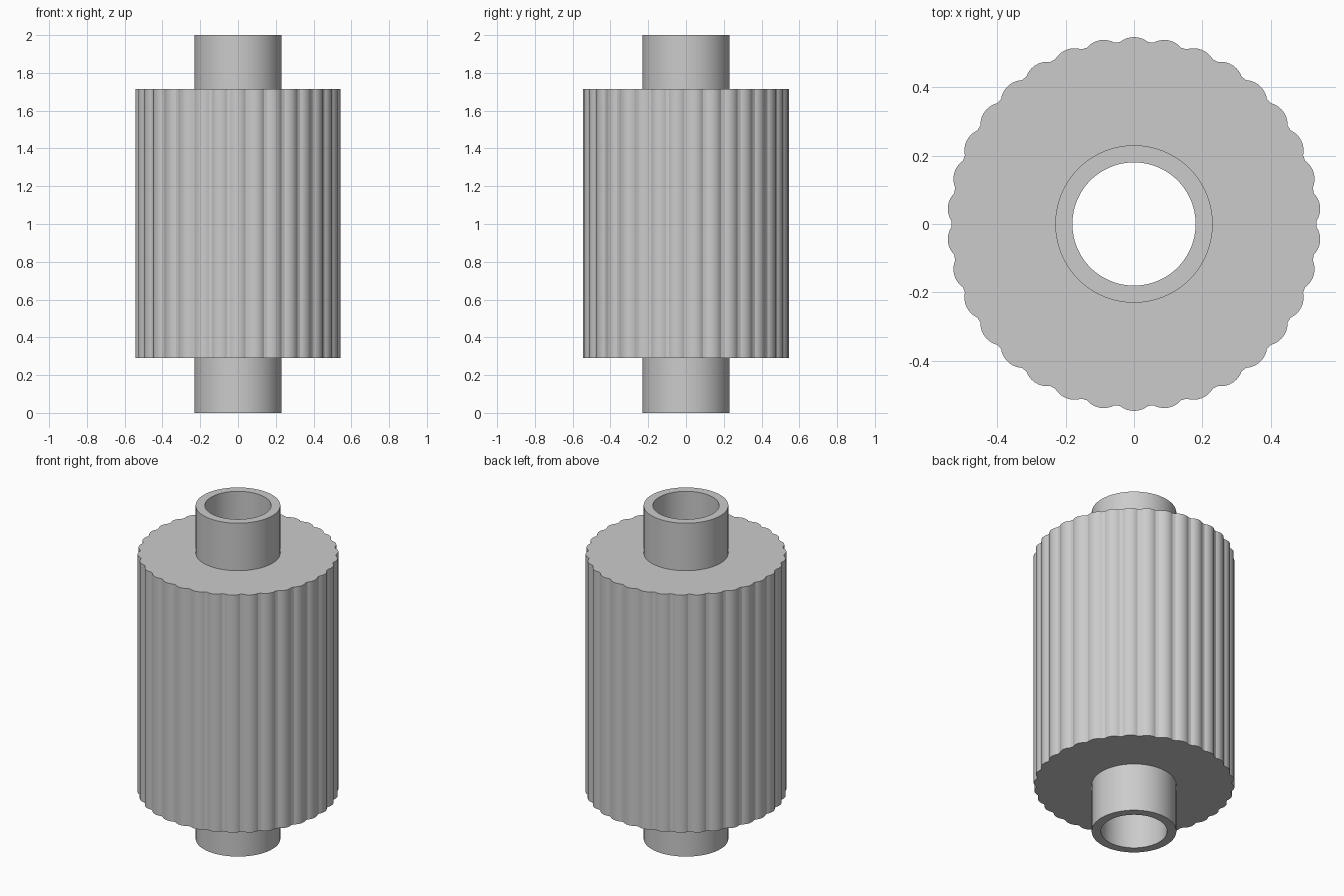
import bpy, bmesh
from math import sin, cos, tau, sqrt, radians

cube = bpy.data.objects.get("Cube")
if cube:
    bpy.data.objects.remove(cube)

LOBES = 34
STEPS = 12                       # samples around each lobe
COUNT = LOBES * STEPS

grey = bpy.data.materials.new("plain grey")
grey.use_nodes = True
colour = (0.6, 0.6, 0.6, 1)
grey.diffuse_color = colour
grey.node_tree.nodes["Principled BSDF"].inputs["Base Color"].default_value = colour


def plain(radius):
    """Constant radius all the way round."""
    return lambda i: radius


def fluted(i, base=0.533, centre=0.481, bump=0.065):
    """Base circle with a rounded bump in the middle of each lobe."""
    k = (i + STEPS // 2) % STEPS - STEPS // 2
    a = tau * k / COUNT
    inside = bump ** 2 - (centre * sin(a)) ** 2
    return max(base, centre * cos(a) + sqrt(inside)) if inside > 0 else base


def closed_sleeve(name, outer, inner, z0, z1):
    """Hollow prism between an outer and an inner outline."""
    bm = bmesh.new()
    loops = []
    for radius, z in ((outer, z0), (outer, z1), (inner, z1), (inner, z0)):
        loop = []
        for i in range(COUNT):
            a = tau / 4 + tau * i / COUNT     # first lobe points to the back
            r = radius(i)
            loop.append(bm.verts.new((r * cos(a), r * sin(a), z)))
        loops.append(loop)
    for j, low in enumerate(loops):
        high = loops[(j + 1) % len(loops)]
        for i in range(COUNT):
            n = (i + 1) % COUNT
            bm.faces.new((low[i], low[n], high[n], high[i]))
    bmesh.ops.recalc_face_normals(bm, faces=bm.faces)
    mesh = bpy.data.meshes.new(name)
    bm.to_mesh(mesh)
    bm.free()
    mesh.materials.append(grey)
    mesh.shade_smooth()
    mesh.set_sharp_from_angle(angle=radians(25))
    obj = bpy.data.objects.new(name, mesh)
    bpy.context.collection.objects.link(obj)
    return obj


# Hollow shaft running the full height
closed_sleeve("hollow_shaft", plain(0.23), plain(0.18), 0.0, 2.0)

# Scalloped drum around the shaft
closed_sleeve("fluted_drum", fluted, plain(0.23), 0.29, 1.715)
